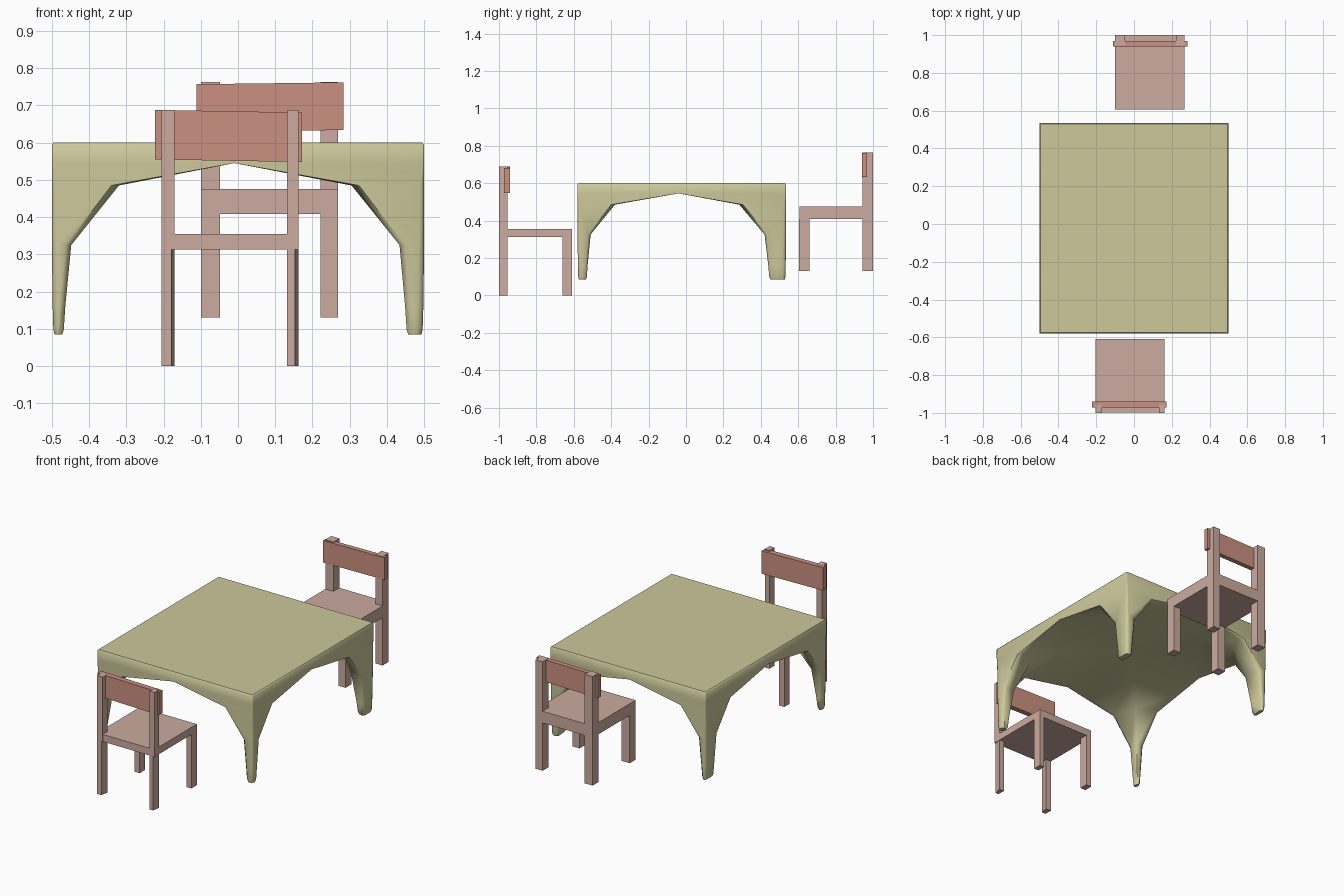
import bpy, bmesh, math

if "Cube" in bpy.data.objects:
    bpy.data.objects.remove(bpy.data.objects["Cube"])


def material(name, rgb):
    m = bpy.data.materials.new(name)
    m.diffuse_color = (*rgb, 1)
    m.use_nodes = True
    m.node_tree.nodes["Principled BSDF"].inputs["Base Color"].default_value = m.diffuse_color
    return m


KHAKI = material("khaki", (0.61, 0.58, 0.33))
WOOD = material("pale_wood", (0.60, 0.41, 0.35))
SALMON = material("salmon", (0.60, 0.28, 0.22))


def finish(bm, name, mat, smooth=None):
    bmesh.ops.recalc_face_normals(bm, faces=bm.faces)
    me = bpy.data.meshes.new(name)
    bm.to_mesh(me)
    bm.free()
    me.materials.append(mat)
    ob = bpy.data.objects.new(name, me)
    bpy.context.collection.objects.link(ob)
    if smooth:
        me.shade_smooth()
        me.set_sharp_from_angle(angle=math.radians(smooth))
    return ob


def box(name, x, y, z, mat, narrow=0.0, skew=0.0):
    """Box from ranges; 'narrow' trims the low-y face, 'skew' tilts it along x."""
    bm = bmesh.new()
    bmesh.ops.create_cube(bm, size=1)
    for v in bm.verts:
        hi = [c > 0 for c in v.co]
        v.co = (x[hi[0]], y[hi[1]], z[hi[2]])
        if hi[0]:
            v.co.z += skew
            if not hi[1]:
                v.co.x -= narrow
    return finish(bm, name, mat)


def section(z, wx, wy, r, e, ix, iy, lean=0.0):
    """Eight-point leg section measured inward from the table corner."""
    pts = [(0, r), (.3 * r, .3 * r), (r, 0), (wx - e, 0), (wx, e),
           (ix, iy), (e, wy), (0, wy - e)]
    return [(u + lean * (u < wx / 2), v + lean * (v < wy / 2), z) for u, v in pts]


# Table: each corner is lofted from the foot up into the arched apron
MX, MY = -0.01, -0.04
bm = bmesh.new()
for cx, x_widths in ((-0.5, (.032, .036, .052, .18)), (0.5, (.047, .051, .066, .195))):
    for cy, y_widths in ((-0.58, (.05, .054, .07, .20)), (0.535, (.09, .095, .115, .25))):
        hx, hy = abs(MX - cx), abs(MY - cy)
        (a0, a1, a2, a3), (b0, b1, b2, b3) = x_widths, y_widths
        rings = [
            section(.085, a0 - .004, b0 - .006, .014, .012, a0 - .009, b0 - .012, .007),
            section(.098, a0, b0, .014, .012, a0 - .004, b0 - .004, .004),
            section(.16, a1, b1, .015, .012, a1 - .003, b1 - .003, .002),
            section(.325, a2, b2, .014, .014, a2, b2),
            section(.485, a3, b3, .010, .02, .12, .14),
        ]
        mid = [(0, .004, .545), (.001, .001, .545), (.004, 0, .545), (hx, 0, .545),
               (hx, .02, .545), (hx, hy, .55), (.02, hy, .545), (0, hy, .545)]
        half = [tuple((p + q) / 2 for p, q in zip(s, t)) for s, t in zip(rings[-1], mid)]
        half[5] = (hx * .5, hy * .5, .545)
        rings += [half, mid]
        place = lambda p: bm.verts.new((cx + math.copysign(p[0], -cx),
                                        cy + math.copysign(p[1], -cy), p[2]))
        vs = [[place(p) for p in ring] for ring in rings]
        for lo, hi in zip(vs, vs[1:]):
            for i in range(8):
                j = (i + 1) % 8
                bm.faces.new((lo[i], lo[j], hi[j], hi[i]))
        bm.faces.new(vs[0])
        # apron edge and top quarter
        order = (7, 0, 1, 2, 3)
        prev = [vs[-1][i] for i in order]
        for z, k in ((.594, 0), (.6, .005)):
            cur = [place((max(mid[i][0], k), max(mid[i][1], k), z)) for i in order]
            for i in range(4):
                bm.faces.new((prev[i], prev[i + 1], cur[i + 1], cur[i]))
            prev = cur
        bm.faces.new(prev + [place((hx, hy, .6))])
bmesh.ops.remove_doubles(bm, verts=bm.verts, dist=.0005)
finish(bm, "table", KHAKI, 50)


def chair(tag, posts, y_back, y_front, seat_z, foot, top, panel, narrow=0.0):
    """posts: two x ranges; y_back / y_front: y ranges of the leg pairs."""
    lo, hi = seat_z
    for side, x in zip(("left", "right"), posts):
        box(f"{tag}_{side}_post_lower", x, y_back, (foot, lo), WOOD, narrow)
        box(f"{tag}_{side}_post_upper", x, y_back, (lo, top), WOOD)
        box(f"{tag}_{side}_leg", x, y_front, (foot, lo), WOOD)
    ys = sorted(y_back + y_front)
    box(f"{tag}_seat", (posts[0][0], posts[1][1]), (ys[0] + .001, ys[-1]), seat_z, WOOD)
    box(f"{tag}_backrest", *panel[:3], SALMON, skew=panel[3])


# Chair at the front
chair("front_chair", ((-.205, -.17), (.132, .162)), (-1.0, -.955), (-.66, -.61),
      (.313, .355), 0, .688, ((-.223, .172), (-.972, -.94), (.555, .688), -.007), .009)
# Larger, raised chair at the back
chair("back_chair", ((-.10, -.048), (.222, .268)), (.945, 1.0), (.605, .66),
      (.408, .476), .13, .763, ((-.112, .284), (.94, .968), (.629, .757), .005))
